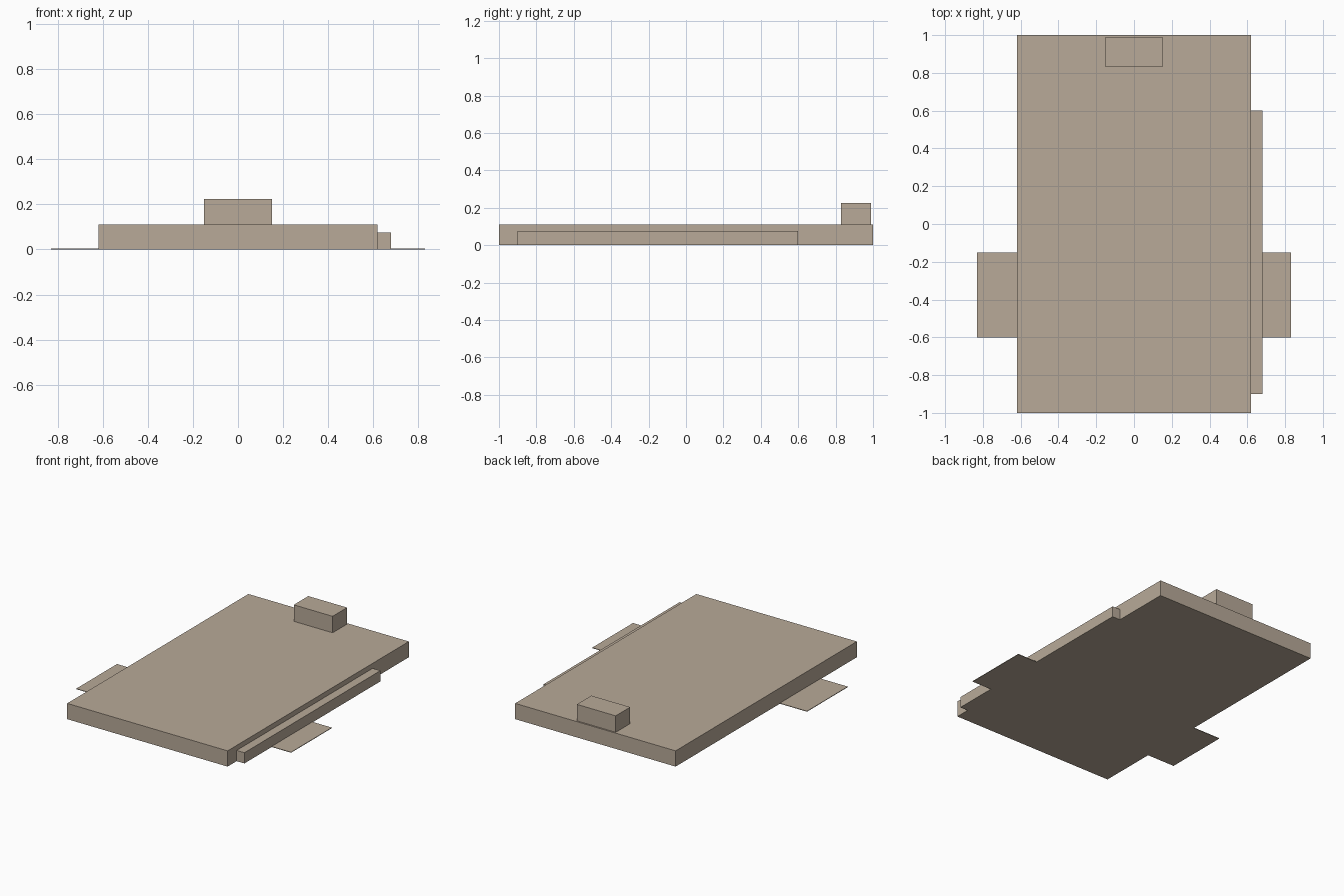
import bpy
import bmesh
from mathutils import Vector

cube = bpy.data.objects.get("Cube")
if cube:
    bpy.data.objects.remove(cube, do_unlink=True)

# Single warm stone colour
stone = bpy.data.materials.new("warm_beige")
stone.use_nodes = True
colour = (0.48, 0.40, 0.315, 1.0)
stone.diffuse_color = colour
stone.node_tree.nodes["Principled BSDF"].inputs["Base Color"].default_value = colour


def box(name, low, high):
    """Flat-shaded box between two opposite corners."""
    low, high = Vector(low), Vector(high)
    bm = bmesh.new()
    bmesh.ops.create_cube(bm, size=1)
    bmesh.ops.scale(bm, vec=high - low, verts=bm.verts)
    bmesh.ops.translate(bm, vec=(low + high) / 2, verts=bm.verts)
    mesh = bpy.data.meshes.new(name)
    bm.to_mesh(mesh)
    bm.free()
    mesh.materials.append(stone)
    obj = bpy.data.objects.new(name, mesh)
    bpy.context.collection.objects.link(obj)
    return obj


half_width = 0.62
rail_edge = 0.68
tab_edge = 0.83
top = 0.11

# Main slab
box("base_slab", (-half_width, -1, 0), (half_width, 1, top))

# Raised block at the back edge
box("back_block", (-0.15, 0.83, top), (0.15, 0.99, 0.225))

# Low rail along the left side
box("left_rail", (half_width, -0.9, 0), (rail_edge, 0.6, 0.075))

# Thin ground tabs on both sides
box("right_tab", (-tab_edge, -0.6, 0), (-half_width, -0.15, 0.004))
box("left_tab", (rail_edge, -0.6, 0), (tab_edge, -0.15, 0.004))
